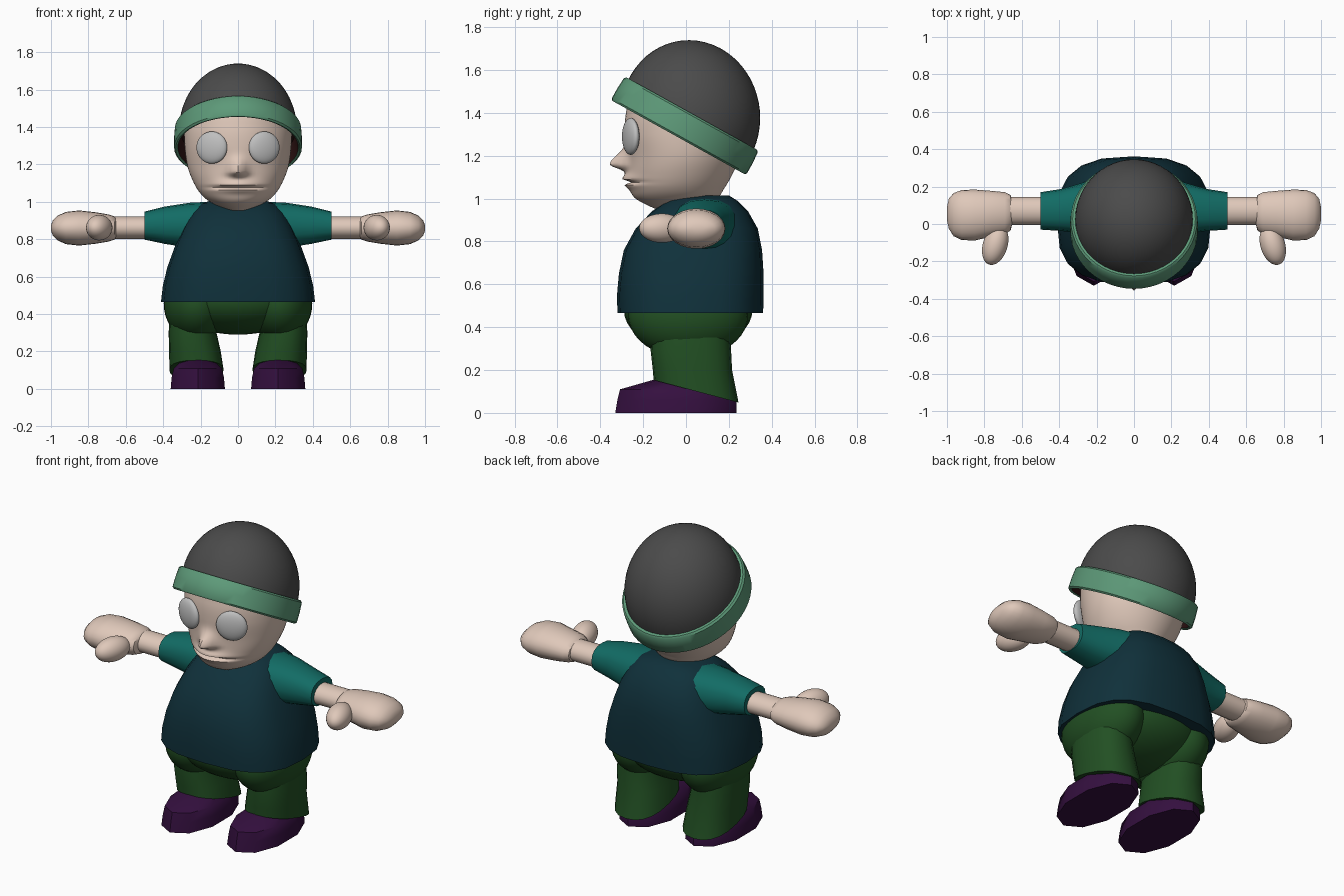
import bpy, bmesh, math
from mathutils import Matrix

if "Cube" in bpy.data.objects:
    bpy.data.objects.remove(bpy.data.objects["Cube"])


def mat(name, r, g, b):
    m = bpy.data.materials.new(name)
    m.diffuse_color = (r, g, b, 1)
    m.use_nodes = True
    m.node_tree.nodes["Principled BSDF"].inputs["Base Color"].default_value = m.diffuse_color
    return m


SKIN = mat("skin", 0.74, 0.58, 0.49)
GREY = mat("hat grey", 0.07, 0.07, 0.07)
BAND = mat("band green", 0.11, 0.32, 0.19)
LINING = mat("lining maroon", 0.03, 0.007, 0.007)
SHIRT = mat("shirt navy", 0.005, 0.03, 0.043)
SLEEVE = mat("sleeve teal", 0.006, 0.15, 0.13)
PANTS = mat("trouser green", 0.016, 0.08, 0.017)
SHOE = mat("shoe purple", 0.035, 0.005, 0.05)
EYE = mat("eye grey", 0.52, 0.52, 0.52)


def finish(name, bm, *mats):
    bmesh.ops.recalc_face_normals(bm, faces=bm.faces)
    me = bpy.data.meshes.new(name)
    bm.to_mesh(me)
    bm.free()
    ob = bpy.data.objects.new(name, me)
    bpy.context.collection.objects.link(ob)
    for m in mats:
        me.materials.append(m)
    return ob


def loft(rings, n=24, power=2.0, axis="z", caps=(True, True)):
    """Rings are (position, centre u, centre v, radius u, radius v)."""
    bm = bmesh.new()
    loops = []
    for p, cu, cv, ru, rv in rings:
        loop = []
        for i in range(n):
            a = 2 * math.pi * i / n - math.pi / 2
            c, s = math.cos(a), math.sin(a)
            u = cu + ru * math.copysign(abs(c) ** (2 / power), c)
            v = cv + rv * math.copysign(abs(s) ** (2 / power), s)
            loop.append(bm.verts.new((u, v, p) if axis == "z" else (p, u, v)))
        loops.append(loop)
    for a, b in zip(loops, loops[1:]):
        for i in range(n):
            j = (i + 1) % n
            bm.faces.new((a[i], a[j], b[j], b[i]))
    if caps[0]:
        bm.faces.new(loops[0])
    if caps[1]:
        bm.faces.new(loops[-1])
    return bm


def ellipsoid(name, loc, radii, m, rot_z=0.0):
    bm = bmesh.new()
    bmesh.ops.create_uvsphere(bm, u_segments=32, v_segments=20, radius=1)
    bm.transform(Matrix.Translation(loc) @ Matrix.Rotation(rot_z, 4, "Z")
                 @ Matrix.Diagonal((*radii, 1)))
    return finish(name, bm, m)


def span(z, rx, front, back):
    return (z, 0, (front + back) / 2, rx, (back - front) / 2)


def refine(rows, steps):
    """Catmull-Rom interpolation between rows."""
    out = []
    for k in range(len(rows) - 1):
        p0, p1, p2, p3 = (rows[max(0, min(len(rows) - 1, k + d))] for d in (-1, 0, 1, 2))
        for i in range(steps):
            t = i / steps
            out.append(tuple(0.5 * (2 * b + (c - a) * t + (2 * a - 5 * b + 4 * c - d) * t * t
                                    + (3 * b - a - 3 * c + d) * t ** 3)
                             for a, b, c, d in zip(p0, p1, p2, p3)))
    return out + [rows[-1]]


# Head with nose, lips and mouth groove pushed out of the front
head_rows = [span(0.955, 0.06, -0.15, 0.03), span(1.0, 0.15, -0.235, 0.14),
             span(1.05, 0.205, -0.262, 0.18), span(1.12, 0.245, -0.27, 0.22),
             span(1.2, 0.272, -0.272, 0.25), span(1.3, 0.285, -0.285, 0.27),
             span(1.4, 0.285, -0.28, 0.28), span(1.5, 0.26, -0.25, 0.27),
             span(1.6, 0.15, -0.14, 0.2)]
bm = loft(refine(head_rows, 10), n=80)


def bump(x, z, cz, sx, up, down):
    return math.exp(-(x / sx) ** 2 - ((z - cz) / (up if z > cz else down)) ** 2)


for v in bm.verts:
    x, y, z = v.co
    if y < 0:
        v.co.y -= (0.085 * bump(x, z, 1.16, 0.045, 0.06, 0.025)
                   + 0.035 * bump(x, z, 1.08, 0.11, 0.035, 0.03)
                   - 0.045 * bump(x, z, 1.077, 0.11, 0.009, 0.009))
finish("head", bm, SKIN)

# Hat: dome and turned-up band, both tilted down towards the back
tilt = Matrix.Translation((0, -0.004, 1.341)) @ Matrix.Rotation(math.radians(-29), 4, "X")
dome = []
for i in range(15):
    a = math.pi / 2 * i / 14.2
    dome.append((0.05 + 0.345 * math.sin(a), 0, -0.028 * math.sin(a),
                 0.315 * math.cos(a), 0.335 * math.cos(a)))
bm = loft(dome, n=48, caps=(False, True))
bm.transform(tilt)
finish("hat_dome", bm, GREY)

band = [(0.03, 0.305, 0.315), (-0.058, 0.322, 0.338), (-0.064, 0.333, 0.353),
        (-0.055, 0.342, 0.361), (0.0, 0.342, 0.361), (0.055, 0.338, 0.357),
        (0.064, 0.328, 0.348), (0.064, 0.305, 0.325)]
bm = loft([(p, 0, 0, a, b) for p, a, b in band], n=48, caps=(True, False))
for f in bm.faces:  # inner wall and lid are the lining
    r = sum(math.hypot(v.co.x / 0.95, v.co.y) for v in f.verts) / len(f.verts)
    f.material_index = 1 if r < 0.335 and f.calc_center_median().z < 0.05 else 0
bm.transform(tilt)
finish("hat_band", bm, BAND, LINING)

# Shirt
shirt = [span(0.465, 0.39, -0.30, 0.34), span(0.465, 0.412, -0.32, 0.36),
         span(0.55, 0.402, -0.322, 0.362), span(0.65, 0.378, -0.313, 0.362),
         span(0.76, 0.338, -0.29, 0.355), span(0.86, 0.295, -0.235, 0.335),
         span(0.94, 0.25, -0.16, 0.29), span(0.99, 0.2, -0.09, 0.24),
         span(1.015, 0.12, -0.02, 0.2)]
finish("shirt", loft(shirt, n=20, power=2.8), SHIRT)

# Trouser seat
ellipsoid("trouser_seat", (0, 0.01, 0.48), (0.37, 0.3, 0.19), PANTS)

for s, side in ((-1, "left"), (1, "right")):
    # Eyes
    ellipsoid(side + "_eye", (0.14 * s, -0.258, 1.29), (0.087, 0.03, 0.086), EYE,
              math.radians(20 * s))

    # Sleeve, forearm, hand and thumb
    sleeve = [(0.16, 0.09, 0.87, 0.16, 0.13), (0.26, 0.085, 0.875, 0.14, 0.12),
              (0.39, 0.075, 0.875, 0.112, 0.1), (0.5, 0.07, 0.873, 0.1, 0.075),
              (0.5, 0.07, 0.87, 0.075, 0.06)]
    finish(side + "_sleeve", loft([(p * s, *r) for p, *r in sleeve], n=16, power=2.4,
                                  axis="x"), SLEEVE)
    arm = [(0.45, 0.07, 0.862, 0.075, 0.06), (0.72, 0.07, 0.862, 0.075, 0.06)]
    finish(side + "_forearm", loft([(p * s, *r) for p, *r in arm], n=16, axis="x"), SKIN)
    hand = [(0.65, 0.065, 0.86, 0.06, 0.05), (0.66, 0.06, 0.86, 0.095, 0.062),
            (0.69, 0.058, 0.86, 0.112, 0.072), (0.76, 0.055, 0.86, 0.122, 0.084),
            (0.85, 0.048, 0.86, 0.136, 0.094), (0.92, 0.048, 0.86, 0.134, 0.086),
            (0.965, 0.05, 0.86, 0.115, 0.066), (0.99, 0.055, 0.86, 0.08, 0.04),
            (1.0, 0.055, 0.86, 0.035, 0.015)]
    finish(side + "_hand", loft([(p * s, *r) for p, *r in hand], n=24, axis="x"), SKIN)
    ellipsoid(side + "_thumb", (0.742 * s, -0.112, 0.862), (0.066, 0.11, 0.068), SKIN,
              math.radians(17 * s))

    # Thigh and trouser leg with a slanted hem
    ellipsoid(side + "_thigh", (0.222 * s, 0.01, 0.455), (0.175, 0.28, 0.2), PANTS)
    leg = [(0.1, 0.222 * s, 0.047, 0.145, 0.198), (0.2, 0.23 * s, 0.03, 0.138, 0.185),
           (0.3, 0.243 * s, 0.022, 0.128, 0.188), (0.42, 0.243 * s, 0.02, 0.12, 0.18)]
    bm = loft(leg, n=20, power=2.4)
    for v in bm.verts:
        if v.co.z < 0.11:
            v.co.z -= 0.265 * (v.co.y - 0.05)
    finish(side + "_trouser_leg", bm, PANTS)

    # Shoe
    shoe = [(z, 0.215 * s, (f + b) / 2, rx, (b - f) / 2) for z, rx, f, b in
            ((0, 0.152, -0.33, 0.235), (0.06, 0.147, -0.32, 0.235),
             (0.11, 0.135, -0.308, 0.2), (0.155, 0.085, -0.15, 0.13))]
    finish(side + "_shoe", loft(shoe, n=10, power=2.1), SHOE)

# Smooth shading with sharp edges kept
for ob in bpy.data.objects:
    ob.select_set(True)
    bpy.context.view_layer.objects.active = ob
bpy.ops.object.shade_smooth_by_angle(angle=math.radians(42))
